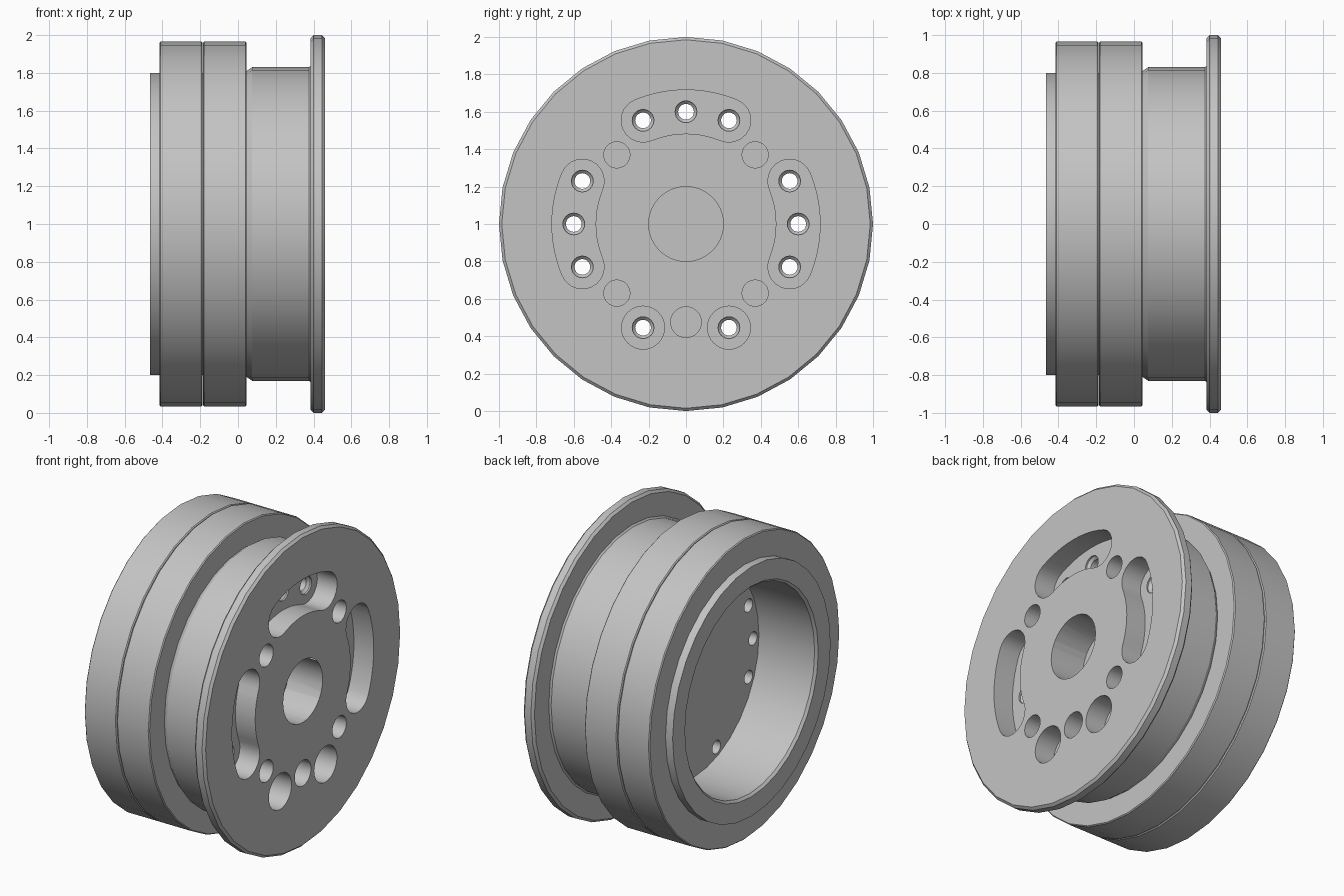
import bpy, bmesh
from math import sin, cos, pi, radians

cube = bpy.data.objects.get("Cube")
if cube:
    bpy.data.objects.remove(cube, do_unlink=True)

metal = bpy.data.materials.new("grey metal")
metal.use_nodes = True
GREY = (0.55, 0.55, 0.55, 1)
metal.diffuse_color = GREY
metal.node_tree.nodes["Principled BSDF"].inputs["Base Color"].default_value = GREY


def lathe(bm, profile, segs, angle=0, dist=0):
    """Turn a closed (x, radius) profile round an x-wards axis set off from the centre."""
    cy, cz = dist * sin(angle), 1 + dist * cos(angle)
    rings = []
    for i in range(segs):
        a = 2 * pi * i / segs
        rings.append([bm.verts.new((x, cy + r * sin(a), cz + r * cos(a))) for x, r in profile])
    n = len(profile)
    for i in range(segs):
        a, b = rings[i], rings[(i + 1) % segs]
        for j in range(n):
            k = (j + 1) % n
            if profile[j][1] or profile[k][1]:
                bm.faces.new((a[j], a[k], b[k], b[j]))


def slot(bm, angle, radius, half_angle, half_width, x0, x1):
    """Curved slot with round ends."""
    pts = []
    steps = 10
    for i in range(steps + 1):
        a = angle - half_angle + 2 * half_angle * i / steps
        pts.append(((radius + half_width) * sin(a), (radius + half_width) * cos(a)))
    for end, first in ((1, 0), (-1, pi)):
        a = angle + end * half_angle
        for i in range(1, steps):
            t = first + pi * i / steps
            u, v = half_width * cos(t), half_width * sin(t)
            pts.append(((radius + u) * sin(a) + v * cos(a), (radius + u) * cos(a) - v * sin(a)))
        if end == 1:
            for j in range(steps + 1):
                b = angle + half_angle - 2 * half_angle * j / steps
                pts.append(((radius - half_width) * sin(b), (radius - half_width) * cos(b)))
    # the end caps bulge away from the slot's middle
    mid = steps + 1
    for s, e, end in ((mid, mid + steps - 1, 1), (len(pts) - steps + 1, len(pts), -1)):
        a = angle + end * half_angle
        for n, i in enumerate(range(s, e), 1):
            t = pi * n / steps
            u = half_width * cos(t) * end
            v = half_width * sin(t) * end
            pts[i] = ((radius + u) * sin(a) + v * cos(a), (radius + u) * cos(a) - v * sin(a))
    near = [bm.verts.new((x0, y, 1 + z)) for y, z in pts]
    far = [bm.verts.new((x1, y, 1 + z)) for y, z in pts]
    bm.faces.new(near)
    bm.faces.new(far)
    for i in range(len(pts)):
        k = (i + 1) % len(pts)
        bm.faces.new((near[i], near[k], far[k], far[i]))


def finish(bm, name):
    bmesh.ops.remove_doubles(bm, verts=bm.verts, dist=1e-5)
    bmesh.ops.recalc_face_normals(bm, faces=bm.faces)
    mesh = bpy.data.meshes.new(name)
    bm.to_mesh(mesh)
    bm.free()
    mesh.materials.append(metal)
    obj = bpy.data.objects.new(name, mesh)
    bpy.context.collection.objects.link(obj)
    return obj


def select(obj):
    bpy.ops.object.select_all(action='DESELECT')
    obj.select_set(True)
    bpy.context.view_layer.objects.active = obj


def cut(obj, cutter):
    cutter.hide_render = True
    mod = obj.modifiers.new("cut", 'BOOLEAN')
    mod.operation = 'DIFFERENCE'
    mod.solver = 'EXACT'
    mod.object = cutter
    select(obj)
    bpy.ops.object.modifier_apply(modifier=mod.name)
    bpy.data.objects.remove(cutter, do_unlink=True)


# Hub: flange, drum, boss and the deep cup on the -x side
FACE, SEAT, CUP = 0.46, 0.32, -0.055
bm = bmesh.new()
lathe(bm, [(FACE, 0), (FACE, 0.985), (0.445, 1), (0.4, 1), (0.385, 0.985), (0.385, 0.84),
           (0.375, 0.83), (0.075, 0.83), (0.045, 0.81), (0.045, 0.8), (-0.465, 0.8),
           (-0.465, 0.675), (-0.45, 0.66), (CUP, 0.66), (CUP, 0)], 32)
hub = finish(bm, "flanged_hub")

# Recesses in the flange face
OUT = FACE + 0.1
STEP = radians(22.5)
bm = bmesh.new()
for angle in (0, pi / 2, -pi / 2):
    slot(bm, angle, 0.6, STEP, 0.117, SEAT, OUT)
blind = [(0, 0, 0.2, 0.22), (pi, 0.525, 0.082, SEAT),
         (pi - STEP, 0.6, 0.115, SEAT), (pi + STEP, 0.6, 0.115, SEAT)]
blind += [(pi / 4 + i * pi / 2, 0.523, 0.07, SEAT) for i in range(4)]
for angle, dist, r, floor in blind:
    lathe(bm, [(OUT, 0), (OUT, r), (floor, r), (floor, 0)], 32, angle, dist)
cut(hub, finish(bm, "recess_cutter"))

# Countersunk bolt holes through to the cup
bm = bmesh.new()
for i in range(16):
    if i % 4 != 2 and i != 8:
        lathe(bm, [(SEAT + 0.02, 0), (SEAT + 0.02, 0.058), (SEAT - 0.01, 0.058),
                   (SEAT - 0.026, 0.042), (CUP - 0.05, 0.042), (CUP - 0.05, 0)],
              24, i * STEP, 0.6)
cut(hub, finish(bm, "bolt_cutter"))

# Two rings fitted side by side round the hub
parts = [hub]
for name, x0, x1 in (("outer_ring", -0.415, -0.188), ("inner_ring", -0.185, 0.045)):
    bm = bmesh.new()
    e = 0.006
    lathe(bm, [(x0, 0.79), (x0, 0.965 - e), (x0 + e, 0.965), (x1 - e, 0.965),
               (x1, 0.965 - e), (x1, 0.79)], 32)
    parts.append(finish(bm, name))

for obj in parts:
    select(obj)
    bpy.ops.object.shade_smooth_by_angle(angle=radians(30))
